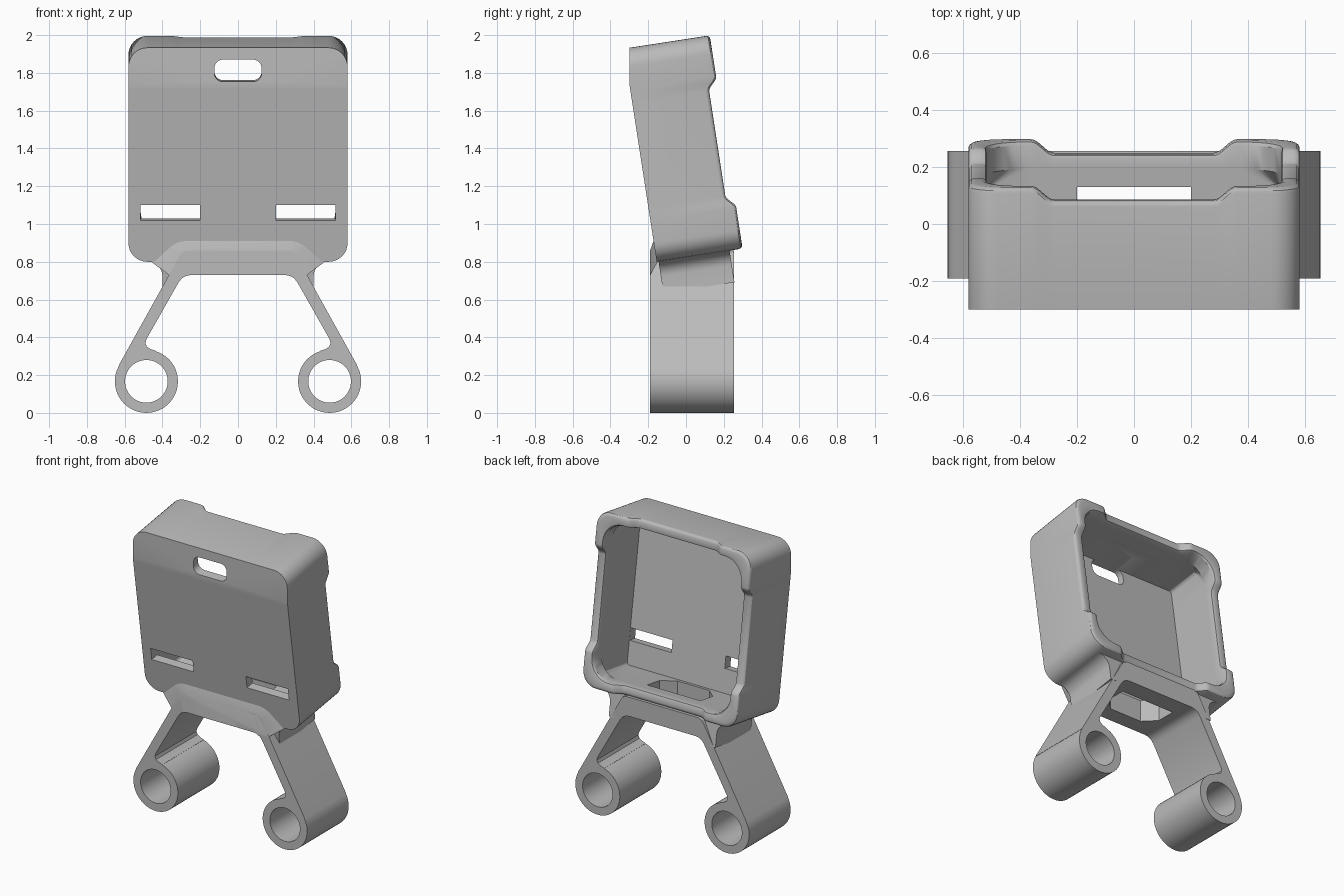
import bpy, bmesh, math
from mathutils import Matrix, Vector

if "Cube" in bpy.data.objects:
    bpy.data.objects.remove(bpy.data.objects["Cube"])

grey = bpy.data.materials.new("plain grey")
grey.use_nodes = True
COLOUR = (0.5, 0.5, 0.5, 1)
grey.diffuse_color = COLOUR
grey.node_tree.nodes["Principled BSDF"].inputs["Base Color"].default_value = COLOUR

# Tilted frame of the case: origin at its lower front edge
TILT = math.radians(8.75)
CASE = Matrix.Translation((0, -0.155, 0.80)) @ Matrix.Rotation(TILT, 4, 'X')
WORLD = Matrix.Identity(4)
HALF_W, HALF_H, DEPTH = 0.58, 0.571, 0.46


def finish(name, bm, matrix=WORLD):
    bm.transform(matrix)
    bmesh.ops.recalc_face_normals(bm, faces=bm.faces)
    mesh = bpy.data.meshes.new(name)
    bm.to_mesh(mesh)
    bm.free()
    mesh.materials.append(grey)
    obj = bpy.data.objects.new(name, mesh)
    bpy.context.collection.objects.link(obj)
    return obj


def prism(name, outline, y0, y1, matrix=WORLD):
    """Extrude an (x, z) outline along y."""
    bm = bmesh.new()
    face = bm.faces.new([bm.verts.new((x, y0, z)) for x, z in outline])
    grown = bmesh.ops.extrude_face_region(bm, geom=[face])["geom"]
    bmesh.ops.translate(bm, vec=(0, y1 - y0, 0),
                        verts=[g for g in grown if isinstance(g, bmesh.types.BMVert)])
    return finish(name, bm, matrix)


def mirrored(half):
    return half + [(-x, z) for x, z in reversed(half)]


def arc(cx, cz, r, start, sweep, steps):
    return [(cx + r * math.cos(math.radians(start + sweep * i / steps)),
             cz + r * math.sin(math.radians(start + sweep * i / steps)))
            for i in range(steps + 1)]


def cut(targets, cutter):
    cutter.hide_render = True
    for obj in targets:
        mod = obj.modifiers.new("cut", 'BOOLEAN')
        mod.operation, mod.solver, mod.object = 'DIFFERENCE', 'EXACT', cutter
        bpy.context.view_layer.objects.active = obj
        bpy.ops.object.modifier_apply(modifier=mod.name)
    bpy.data.objects.remove(cutter)


# Case: lofted loops with raised corners on the rim
STEP_X = [0.28 + 0.01 * i for i in range(9)]
STEP_Z = [0.28 + 0.01 * i for i in range(8)]


def rounded_loop(hx, hz, r):
    xs = STEP_X[::-1] + [-x for x in STEP_X]
    zs = STEP_Z[::-1] + [-z for z in STEP_Z]
    corner = lambda sx, sz, a: arc(sx * (hx - r), sz * (hz - r), r, a, 90, 8)
    return (corner(1, 1, 0) + [(x, hz) for x in xs] +
            corner(-1, 1, 90) + [(-hx, z) for z in zs] +
            corner(-1, -1, 180) + [(-x, -hz) for x in xs] +
            corner(1, -1, 270) + [(hx, -z) for z in zs])


def ease(value, low, high):
    t = min(max((high - value) / (high - low), 0), 1)
    return t * t * (3 - 2 * t)


def rim(x, z):
    dip = max(ease(abs(x), 0.28, 0.36), ease(abs(z), 0.28, 0.35))
    return DEPTH - 0.048 * dip


def build_case():
    # (inset, corner radius, depth, depth is measured down from the rim)
    rings = [(0, 0.10, 0, False)]
    for a in (0, 30, 60, 90):
        s, c = math.sin(math.radians(a)), math.cos(math.radians(a))
        rings.append((0.02 * (1 - c), 0.10, 0.02 * (1 - s), True))
    rings += [(0.05, 0.125, 0, True), (0.06, 0.135, 0.004, True), (0.064, 0.14, 0.015, True),
              (0.064, 0.14, 0.36, False), (0.064, 0.02, 0.30, False), (0.064, 0.02, 0.06, False)]
    bm = bmesh.new()
    loops = []
    for inset, r, d, from_rim in rings:
        loops.append([bm.verts.new((x, rim(x, z) - d if from_rim else d, z + HALF_H))
                      for x, z in rounded_loop(HALF_W - inset, HALF_H - inset, r)])
    n = len(loops[0])
    for a, b in zip(loops, loops[1:]):
        for i in range(n):
            j = (i + 1) % n
            bm.faces.new((a[i], a[j], b[j], b[i]))
    bm.faces.new(loops[0])
    bm.faces.new(loops[-1])
    # upright facet across the upper front
    cut_geom = bmesh.ops.bisect_plane(
        bm, geom=bm.verts[:] + bm.edges[:] + bm.faces[:], plane_co=(0, 0, 0.95),
        plane_no=Vector((0, -math.cos(TILT), math.sin(TILT))), clear_outer=True)["geom_cut"]
    bmesh.ops.holes_fill(bm, edges=[e for e in cut_geom if isinstance(e, bmesh.types.BMEdge)])
    return finish("case", bm, CASE)


case = build_case()

# Strap slits and the rounded upper slot in the front wall
for side in (-1, 1):
    slit = [(side * 0.2, 0.222), (side * 0.515, 0.222), (side * 0.515, 0.303), (side * 0.2, 0.303)]
    cut([case], prism("slit_cutter", slit, -0.1, 0.2, CASE))
slot = []
for sx, sz, a in ((1, 1, 0), (-1, 1, 90), (-1, -1, 180), (1, -1, 270)):
    slot += arc(sx * 0.08, 1.022 + sz * 0.013, 0.045, a, 90, 6)
cut([case], prism("slot_cutter", slot, -0.1, 0.2, CASE))

# Forked bracket with a bridge and two legs
FRONT, BACK = -0.19, 0.255
leg_half = [(0.25, 0.73), (0.275, 0.725), (0.298, 0.712), (0.315, 0.69), (0.485, 0.39),
            (0.49, 0.37), (0.482, 0.35), (0.465, 0.339), (0.435, 0.328), (0.445, 0.31),
            (0.632, 0.25), (0.31, 0.83), (0.297, 0.848), (0.27, 0.86)]
bracket = prism("bracket", mirrored(leg_half), FRONT, BACK)

# Neck with concave flares where the legs meet the case
neck_half = [(0.30, -0.06), (0.36, -0.17), (0.40, -0.17)]
neck_half += arc(0.48, -0.08, 0.08, 180, -90, 8) + [(0.48, 0.03)]
neck = prism("neck", mirrored(neck_half), 0.01, 0.39, CASE)

# Sloped blend between the bracket front and the case wall
bm = bmesh.new()
for y, half in ((FRONT, [(0.27, 0.86), (0.297, 0.848), (0.31, 0.83), (0.365, 0.73)]),
                (-0.15, [(0.29, 0.97), (0.35, 0.955), (0.39, 0.92), (0.46, 0.80)])):
    for x, z in mirrored(half):
        bm.verts.new((x, y, z))
bmesh.ops.convex_hull(bm, input=bm.verts)
blend = finish("front_blend", bm)

# Opening down through the case floor and the bridge
bm = bmesh.new()
opening = [(0.2, 0.13), (0.2, 0.0), (0.12, -0.08), (-0.12, -0.08), (-0.2, 0.0), (-0.2, 0.13)]
for z in (0.6, 0.98):
    for x, y in opening:
        bm.verts.new((x, y, z))
bmesh.ops.convex_hull(bm, input=bm.verts)
cut([case, bracket, neck], finish("opening_cutter", bm))

# Clamp tubes at the feet
tubes = []
for name, side in (("left_tube", 1), ("right_tube", -1)):
    bm = bmesh.new()
    rings = []
    for r, y in ((0.167, FRONT), (0.167, BACK), (0.113, BACK), (0.113, FRONT)):
        rings.append([bm.verts.new((x, y, z))
                      for x, z in arc(side * 0.485, 0.167, r, 0, 360, 48)[:-1]])
    for a, b in zip(rings, rings[1:] + rings[:1]):
        for i in range(len(a)):
            j = (i + 1) % len(a)
            bm.faces.new((a[i], a[j], b[j], b[i]))
    tubes.append(finish(name, bm))

# Smooth the curves and keep the edges crisp
bpy.ops.object.select_all(action='DESELECT')
for obj in [case, bracket, neck, blend] + tubes:
    obj.select_set(True)
    bpy.context.view_layer.objects.active = obj
bpy.ops.object.shade_smooth_by_angle(angle=math.radians(30))
